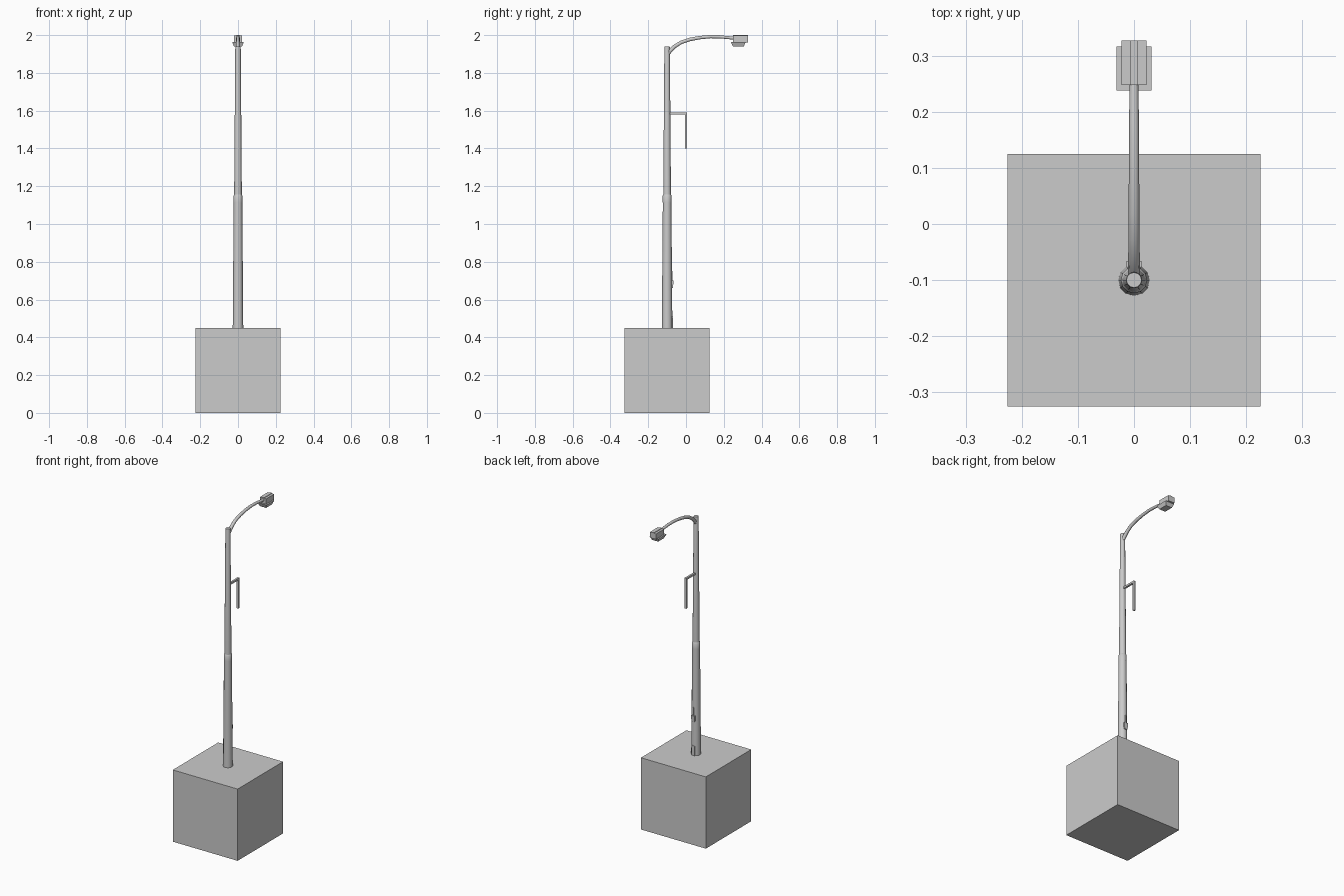
import bpy, math
from mathutils import Vector

if "Cube" in bpy.data.objects:
    bpy.data.objects.remove(bpy.data.objects["Cube"])

grey = bpy.data.materials.new("concrete_grey")
grey.diffuse_color = (0.6, 0.6, 0.6, 1)
grey.use_nodes = True
grey.node_tree.nodes["Principled BSDF"].inputs["Base Color"].default_value = grey.diffuse_color
POLE_Y = -0.1
SIDES = 12


def mesh_object(name, verts, faces, smooth=False):
    me = bpy.data.meshes.new(name)
    me.from_pydata(verts, [], faces)
    me.materials.append(grey)
    ob = bpy.data.objects.new(name, me)
    bpy.context.collection.objects.link(ob)
    if smooth:
        bpy.ops.object.select_all(action='DESELECT')
        ob.select_set(True)
        bpy.context.view_layer.objects.active = ob
        bpy.ops.object.shade_smooth_by_angle(angle=math.radians(40))
    return ob


def loft(name, rings, smooth=False):
    """Skin a list of equal-sized rings and cap both ends."""
    n = len(rings[0])
    verts = [v for r in rings for v in r]
    faces = [(k * n + i, k * n + (i + 1) % n, (k + 1) * n + (i + 1) % n, (k + 1) * n + i)
             for k in range(len(rings) - 1) for i in range(n)]
    faces += [tuple(reversed(range(n))), tuple(range(len(verts) - n, len(verts)))]
    return mesh_object(name, verts, faces, smooth)


def box(name, x, y0, y1, z0, z1, inset=0.0):
    """Box centred on x = 0; inset shrinks the bottom."""
    def ring(z, d):
        return [(-x + d, y0 + d, z), (x - d, y0 + d, z), (x - d, y1 - d, z), (-x + d, y1 - d, z)]
    return loft(name, [ring(z0, inset), ring(z1, 0)])


def turned(name, profile):
    """Lathe (radius, z) pairs around the pole axis."""
    return loft(name, [[(r * math.cos(2 * math.pi * i / SIDES),
                         POLE_Y + r * math.sin(2 * math.pi * i / SIDES), z)
                        for i in range(SIDES)] for r, z in profile], True)


def tube(name, path, r0, r1, sides=10):
    """Tapered tube along (y, z) points."""
    pts = [Vector((0, y, z)) for y, z in path]
    rings = []
    for k, p in enumerate(pts):
        t = (pts[min(k + 1, len(pts) - 1)] - pts[max(k - 1, 0)]).normalized()
        up = Vector((1, 0, 0)).cross(t)
        r = r0 + (r1 - r0) * k / (len(pts) - 1)
        rings.append([p + r * (math.cos(a) * Vector((1, 0, 0)) + math.sin(a) * up)
                      for a in (2 * math.pi * i / sides for i in range(sides))])
    return loft(name, rings, True)


# Foundation block
box("foundation_block", 0.225, -0.325, 0.125, 0.0, 0.45)

# Two-stage tapered pole with joint collar
turned("lower_pole", [(0.028, 0.44), (0.0225, 1.14)])
turned("joint_collar", [(0.0235, 1.115), (0.0235, 1.15), (0.0205, 1.155)])
turned("upper_pole", [(0.0205, 1.14), (0.0145, 1.935), (0.0135, 1.94)])

# Curved lamp arm
tube("lamp_arm", [(-0.1, 1.895), (-0.085, 1.915), (-0.06, 1.94), (-0.025, 1.962),
                  (0.02, 1.977), (0.075, 1.987), (0.13, 1.992), (0.18, 1.991),
                  (0.22, 1.987), (0.26, 1.983)], 0.011, 0.008)

# Lamp head: housing, ridge and tapered lens
box("lamp_housing", 0.022, 0.248, 0.327, 1.962, 1.997)
box("lamp_ridge", 0.007, 0.248, 0.327, 1.996, 2.0)
box("lamp_lens", 0.031, 0.238, 0.316, 1.94, 1.964, 0.01)

# Side bracket with hanging rod
box("bracket_bar", 0.006, -0.09, 0.005, 1.579, 1.591)
box("bracket_hanger", 0.006, -0.004, 0.005, 1.40, 1.585)

# Service box, cable conduit and access door on the rear of the pole
box("service_box", 0.013, -0.085, -0.066, 0.66, 0.70, 0.003)
box("cable_conduit", 0.004, -0.085, -0.071, 0.70, 0.75)
box("access_door", 0.011, -0.085, -0.070, 0.45, 0.51)
